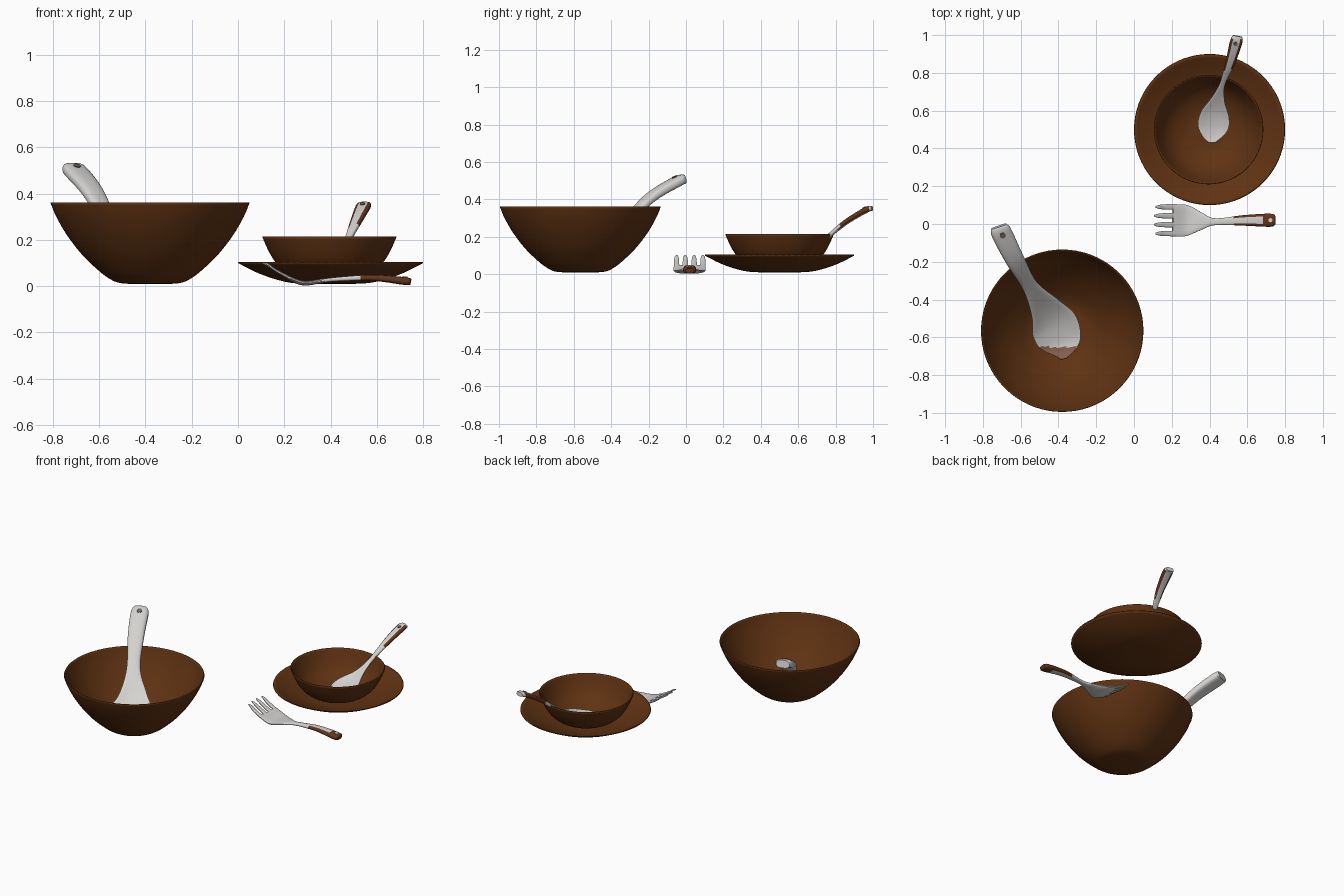
import bpy, bmesh, math
from mathutils import Vector, Matrix

if "Cube" in bpy.data.objects:
    bpy.data.objects.remove(bpy.data.objects["Cube"], do_unlink=True)


def material(name, rgb):
    m = bpy.data.materials.new(name)
    m.use_nodes = True
    m.diffuse_color = (*rgb, 1)
    m.node_tree.nodes["Principled BSDF"].inputs["Base Color"].default_value = (*rgb, 1)
    return m


WOOD = material("brown wood", (0.115, 0.032, 0.006))
SILVER = material("polished silver", (0.66, 0.65, 0.63))
TRIM = material("handle brown", (0.125, 0.036, 0.012))
TIP = material("rosy brown tip", (0.26, 0.12, 0.085))
GREY = material("dark grey", (0.14, 0.135, 0.13))
PALETTE = [SILVER, TRIM, TIP, GREY]


def smooth_path(points, steps):
    """Catmull-Rom interpolation of tuples of any length."""
    out = []
    ext = [points[0]] + list(points) + [points[-1]]
    for a, b, c, d in zip(ext, ext[1:], ext[2:], ext[3:]):
        for s in range(steps):
            t = s / steps
            out.append([q + t * (r - p) / 2 + t * t * (2 * p - 5 * q + 4 * r - w) / 2
                        + t ** 3 * (3 * q - p - 3 * r + w) / 2
                        for p, q, r, w in zip(a, b, c, d)])
    return out + [list(points[-1])]


def finish(name, bm, mats, angle=40):
    mesh = bpy.data.meshes.new(name)
    bm.to_mesh(mesh)
    bm.free()
    for m in mats:
        mesh.materials.append(m)
    ob = bpy.data.objects.new(name, mesh)
    bpy.context.collection.objects.link(ob)
    bpy.ops.object.select_all(action="DESELECT")
    ob.select_set(True)
    bpy.context.view_layer.objects.active = ob
    bpy.ops.object.shade_smooth_by_angle(angle=math.radians(angle))
    return ob


def dish(name, centre, profile, sides=72):
    """Thin turned shell from (radius, height) points."""
    bm = bmesh.new()
    rings = []
    for r, z in smooth_path(profile, 4):
        angles = [math.tau * i / sides for i in range(sides)]
        rings.append([bm.verts.new((centre[0] + r * math.cos(a),
                                    centre[1] + r * math.sin(a), z)) for a in angles])
    for lo, hi in zip(rings, rings[1:]):
        for i in range(sides):
            j = (i + 1) % sides
            bm.faces.new((lo[i], lo[j], hi[j], hi[i]))
    bmesh.ops.remove_doubles(bm, verts=bm.verts, dist=1e-5)
    ob = finish(name, bm, [WOOD])
    shell = ob.modifiers.new("shell", "SOLIDIFY")
    shell.thickness = 0.006
    shell.offset = -1


def loft(bm, stations, rule, steps=6, sides=20):
    """Rounded bar through (x, y, z, width, thickness, cup) stations."""
    path = smooth_path(stations, steps)
    rings, frames = [], []
    for k, (x, y, z, w, th, cup) in enumerate(path):
        p = Vector((x, y, z))
        before, after = path[max(k - 1, 0)], path[min(k + 1, len(path) - 1)]
        t = (Vector(after[:3]) - Vector(before[:3])).normalized()
        s = t.cross(Vector((0, 0, 1))).normalized()
        n = s.cross(t)
        frames.append((p, s, n, t, th))
        ring = []
        for i in range(sides):
            a = math.tau * (i + 0.5) / sides
            c, d = math.cos(a), math.sin(a)
            u = math.copysign(abs(c) ** 0.7, c)
            v = math.copysign(abs(d) ** 0.7, d)
            ring.append(bm.verts.new(p + s * u * max(w, 0.006) / 2
                                     + n * (v * max(th, 0.005) / 2 + cup * u * u)))
        rings.append(ring)
    for k, (lo, hi) in enumerate(zip(rings, rings[1:])):
        for i in range(sides):
            j = (i + 1) % sides
            f = bm.faces.new((lo[i], lo[j], hi[j], hi[i]))
            side = abs(math.cos(math.tau * (i + 1) / sides))
            f.material_index = rule(f.calc_center_median(), side)
    for ring in (rings[0], rings[-1]):
        f = bm.faces.new(ring)
        f.material_index = rule(f.calc_center_median(), 0)
    bmesh.ops.recalc_face_normals(bm, faces=bm.faces)
    return frames


def rivet(bm, frame, radius, index):
    """Small round plate on top of the handle end."""
    p, s, n, t, th = frame
    rot = Matrix((s, n.cross(s), n)).transposed().to_4x4()
    place = Matrix.Translation(p + n * th / 2) @ rot
    made = bmesh.ops.create_cone(bm, cap_ends=True, segments=16, radius1=radius,
                                 radius2=radius, depth=0.006, matrix=place)
    for f in {f for v in made["verts"] for f in v.link_faces}:
        f.material_index = index


# Bowls and plate
dish("large_bowl", (-0.38, -0.565),
     [(0, 0.01), (0.12, 0.012), (0.18, 0.035), (0.24, 0.083), (0.3, 0.143),
      (0.36, 0.222), (0.405, 0.3), (0.43, 0.36)])
dish("small_bowl", (0.395, 0.5),
     [(0, 0.022), (0.09, 0.024), (0.14, 0.038), (0.19, 0.064), (0.23, 0.1),
      (0.262, 0.15), (0.29, 0.213)])
dish("plate", (0.4, 0.5),
     [(0, 0.01), (0.13, 0.011), (0.21, 0.022), (0.31, 0.055), (0.4, 0.1)])

# Serving spoon leaning in the large bowl
bm = bmesh.new()
frames = loft(bm, [
    (-0.715, -0.012, 0.508, 0.085, 0.05, 0), (-0.70, -0.05, 0.495, 0.11, 0.055, 0),
    (-0.63, -0.19, 0.41, 0.10, 0.05, 0), (-0.55, -0.33, 0.27, 0.085, 0.035, 0),
    (-0.475, -0.44, 0.155, 0.17, 0.02, 0.015), (-0.43, -0.52, 0.095, 0.25, 0.014, 0.03),
    (-0.395, -0.61, 0.06, 0.235, 0.014, 0.03), (-0.38, -0.67, 0.055, 0.16, 0.012, 0.02),
    (-0.375, -0.715, 0.065, 0.03, 0.01, 0)],
    lambda c, side: 2 if c.y < -0.65 else 0)
rivet(bm, frames[6], 0.016, 3)
finish("serving_spoon", bm, PALETTE)

# Spoon in the small bowl, brown along the handle edges
bm = bmesh.new()
frames = loft(bm, [
    (0.548, 0.995, 0.352, 0.05, 0.026, 0), (0.54, 0.96, 0.342, 0.066, 0.03, 0),
    (0.508, 0.85, 0.275, 0.05, 0.026, 0), (0.468, 0.74, 0.185, 0.03, 0.02, 0),
    (0.445, 0.66, 0.125, 0.075, 0.014, 0.006), (0.43, 0.59, 0.085, 0.15, 0.012, 0.016),
    (0.42, 0.52, 0.062, 0.165, 0.012, 0.018), (0.415, 0.465, 0.056, 0.11, 0.01, 0.012),
    (0.415, 0.432, 0.06, 0.04, 0.008, 0)],
    lambda c, side: 1 if side > 0.55 and 0.82 < c.y < 0.98 else 0)
rivet(bm, frames[6], 0.011, 3)
finish("small_spoon", bm, PALETTE)


# Fork lying on the table, with brown handle end and edges
def fork_colour(c, side):
    return 1 if c.x > 0.69 or (c.x > 0.53 and side > 0.55) else 0


bm = bmesh.new()
frames = loft(bm, [
    (0.747, 0.02, 0.018, 0.045, 0.026, 0), (0.72, 0.02, 0.022, 0.07, 0.034, 0),
    (0.58, 0.019, 0.036, 0.056, 0.026, 0), (0.43, 0.012, 0.03, 0.036, 0.018, 0),
    (0.36, 0.014, 0.022, 0.09, 0.018, 0), (0.28, 0.018, 0.013, 0.165, 0.02, 0.004),
    (0.205, 0.02, 0.042, 0.17, 0.016, 0.004)], fork_colour)
rivet(bm, frames[6], 0.011, 0)
for offset in (-1.5, -0.5, 0.5, 1.5):
    y = 0.02 + 0.047 * offset
    reach = 0.008 * abs(offset)
    loft(bm, [(0.225, y, 0.034, 0.03, 0.014, 0), (0.16, y, 0.07, 0.028, 0.012, 0),
              (0.12 + reach, y, 0.092, 0.02, 0.01, 0), (0.102 + reach, y, 0.1, 0.008, 0.006, 0)],
         fork_colour, steps=4, sides=12)
finish("fork", bm, PALETTE)
